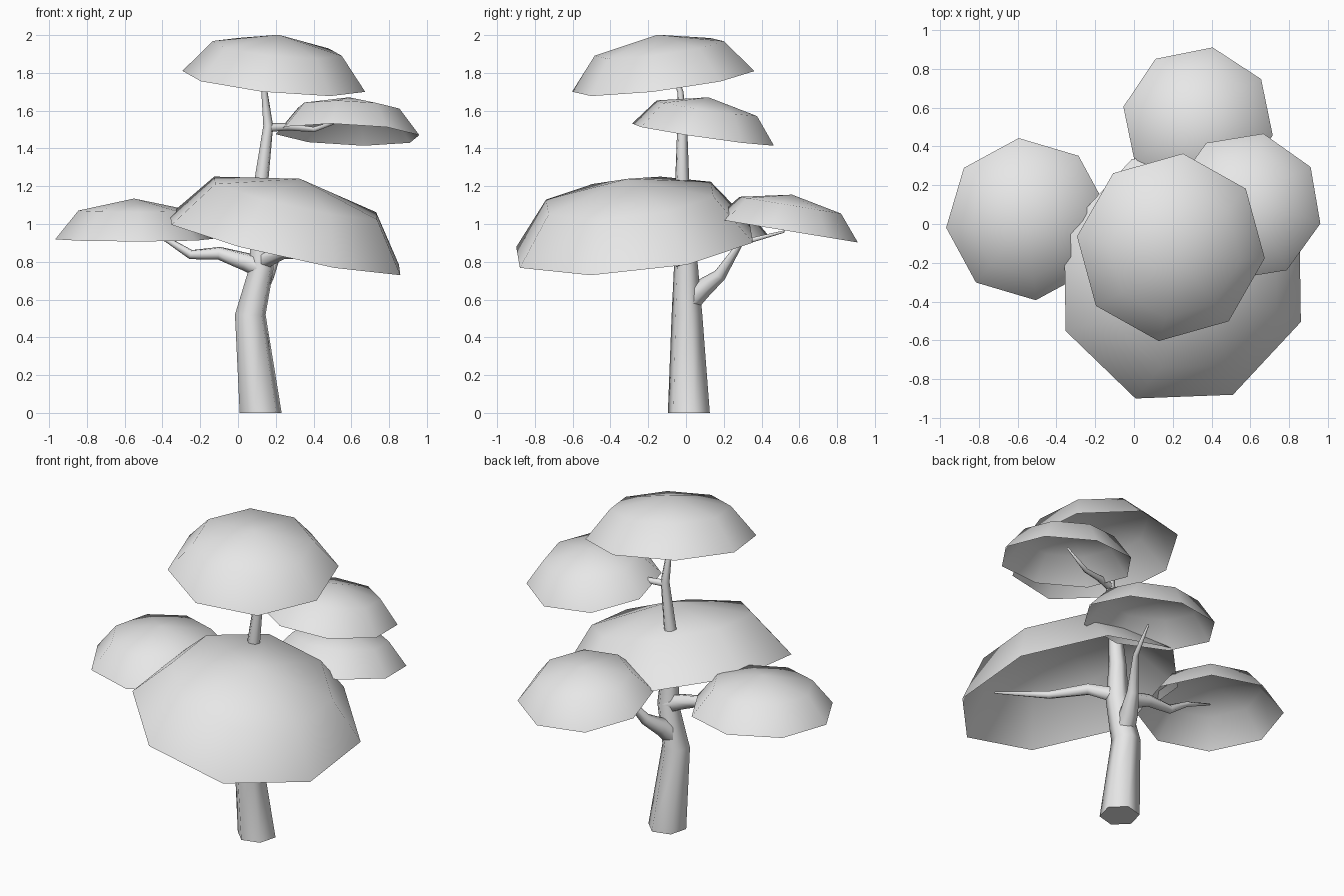
import bpy
import bmesh
from math import cos, sin, radians, pi, tau
from mathutils import Vector, Matrix

cube = bpy.data.objects.get("Cube")
if cube:
    bpy.data.objects.remove(cube, do_unlink=True)

GREY = (0.8, 0.8, 0.8, 1.0)
grey = bpy.data.materials.new("plain_grey")
grey.use_nodes = True
grey.diffuse_color = GREY
grey.node_tree.nodes["Principled BSDF"].inputs["Base Color"].default_value = GREY


def finish(bm, name):
    """Turn a bmesh into a smooth shaded object."""
    mesh = bpy.data.meshes.new(name)
    bm.to_mesh(mesh)
    bm.free()
    mesh.materials.append(grey)
    mesh.shade_smooth()
    obj = bpy.data.objects.new(name, mesh)
    bpy.context.collection.objects.link(obj)
    return obj


def bridge(bm, low, high):
    n = len(low)
    for i in range(n):
        j = (i + 1) % n
        bm.faces.new((low[i], low[j], high[j], high[i]))


def canopy(name, center, radius, height, spin, slope):
    """Open eight-sided half dome, leaning along the slope of its rim."""
    bm = bmesh.new()
    rings = []
    for lift in (0, pi / 4):
        rings.append([bm.verts.new((radius * cos(lift) * cos(a),
                                    radius * cos(lift) * sin(a),
                                    height * sin(lift)))
                      for a in (radians(spin) + tau * k / 8 for k in range(8))])
    bridge(bm, *rings)
    apex = bm.verts.new((0, 0, height))
    for i in range(8):
        bm.faces.new((rings[1][i], rings[1][(i + 1) % 8], apex))
    normal = Vector((-slope[0], -slope[1], 1))
    lean = Vector((0, 0, 1)).rotation_difference(normal).to_matrix().to_4x4()
    bm.transform(Matrix.Translation(center) @ lean)
    return finish(bm, name)


def limb(name, path, sides=6, level_base=False):
    """Tapered tube through (x, y, z, radius) stations."""
    bm = bmesh.new()
    points = [Vector(p[:3]) for p in path]
    last = len(path) - 1
    rings = []
    for i, p in enumerate(points):
        along = (points[min(i + 1, last)] - points[max(i - 1, 0)]).normalized()
        if level_base and i == 0:
            along = Vector((0, 0, 1))
        turn = Vector((0, 0, 1)).rotation_difference(along)
        rings.append([bm.verts.new(p + turn @ Vector((path[i][3] * cos(a),
                                                      path[i][3] * sin(a), 0)))
                      for a in (radians(15) + tau * k / sides
                                for k in range(sides))])
    for low, high in zip(rings, rings[1:]):
        bridge(bm, low, high)
    base = bm.faces.new(rings[0][::-1])
    bm.faces.new(rings[-1])
    # Keep the cut base flat and sharp
    bmesh.ops.split_edges(bm, edges=base.edges[:])
    return finish(bm, name)


# Foliage
canopy("top_canopy", (0.19, -0.12, 1.755), 0.49, 0.25, -7, (-0.1, 0.126))
canopy("upper_left_canopy", (0.58, 0.09, 1.473), 0.39, 0.2, -13, (-0.04, -0.147))
canopy("main_canopy", (0.25, -0.272, 0.89), 0.672, 0.36, -21, (-0.224, 0.105))
canopy("right_canopy", (-0.55, 0.025, 0.92), 0.42, 0.215, 6, (0, 0.03))
canopy("back_canopy", (0.33, 0.53, 0.965), 0.392, 0.193, -11, (0, -0.165))

# Trunk
limb("trunk", [(0.12, 0.015, 0, 0.115), (0.065, 0.005, 0.52, 0.084),
               (0.125, 0, 0.77, 0.066), (0.115, -0.01, 1.0, 0.052),
               (0.125, -0.02, 1.24, 0.038), (0.16, -0.02, 1.52, 0.027),
               (0.14, -0.03, 1.7, 0.017), (0.17, -0.09, 1.88, 0.007)],
     level_base=True)

# Branches
limb("right_branch", [(0.12, 0, 0.77, 0.06), (0.04, 0, 0.8, 0.05),
                      (-0.1, 0.01, 0.845, 0.036), (-0.25, 0.02, 0.838, 0.026),
                      (-0.38, 0.02, 0.92, 0.015), (-0.55, 0.02, 0.98, 0.006)])
limb("back_branch", [(0.08, 0.01, 0.58, 0.06), (0.11, 0.09, 0.66, 0.052),
                     (0.16, 0.18, 0.73, 0.034), (0.23, 0.29, 0.9, 0.016),
                     (0.33, 0.52, 0.96, 0.006)])
limb("front_branch", [(0.12, 0, 0.8, 0.05), (0.24, -0.12, 0.85, 0.036),
                      (0.38, -0.3, 0.84, 0.024), (0.57, -0.56, 0.9, 0.006)])
limb("upper_left_branch", [(0.16, -0.02, 1.51, 0.024), (0.26, 0.01, 1.515, 0.019),
                           (0.4, 0.05, 1.5, 0.014), (0.58, 0.1, 1.56, 0.005)])
